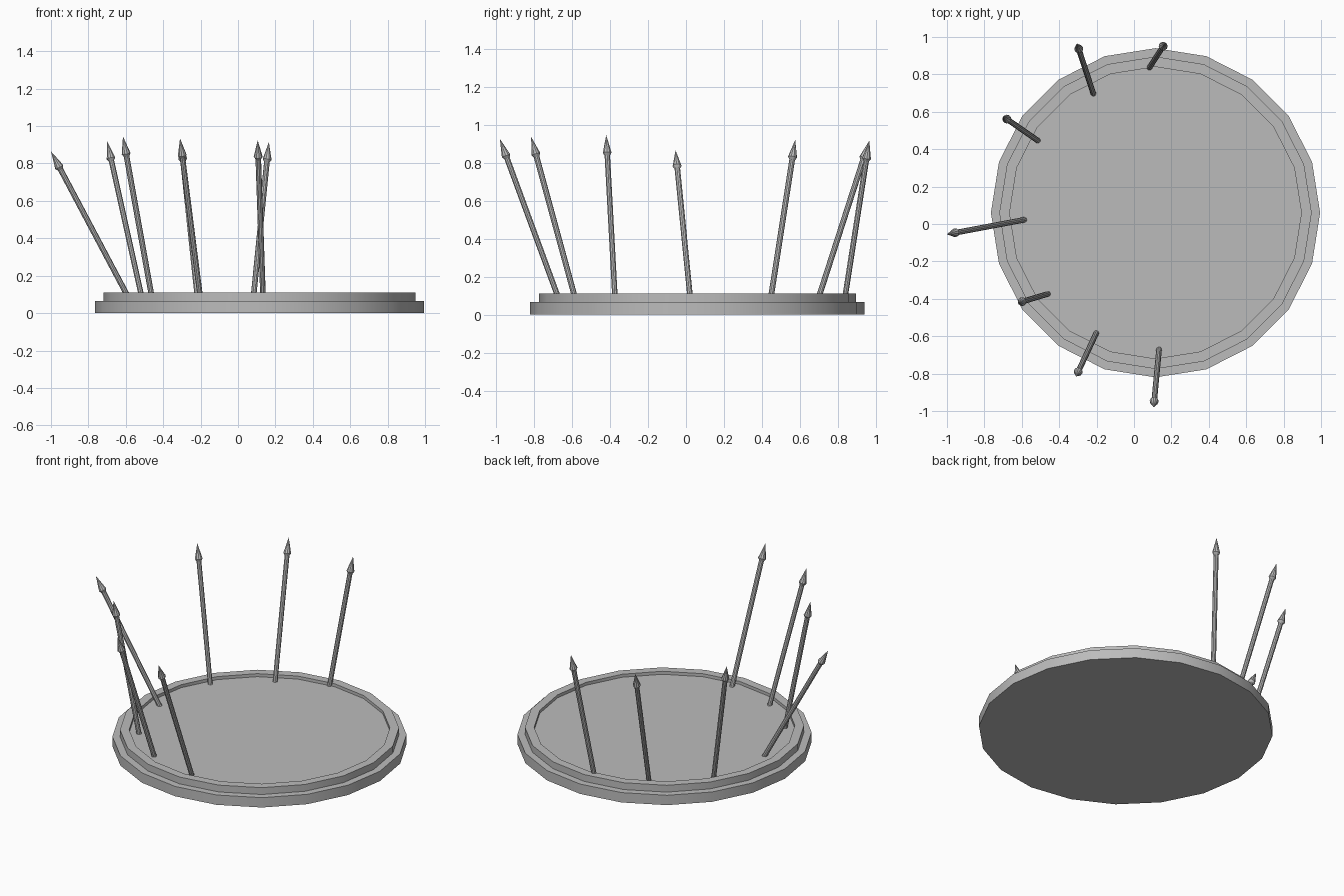
import bpy, bmesh, math
from mathutils import Vector

cube = bpy.data.objects.get("Cube")
if cube:
    bpy.data.objects.remove(cube, do_unlink=True)

grey = bpy.data.materials.new("plain_grey")
grey.use_nodes = True
colour = (0.5, 0.5, 0.5, 1)
grey.diffuse_color = colour
grey.node_tree.nodes["Principled BSDF"].inputs["Base Color"].default_value = colour


def lathe(name, profile, sides):
    """Turn a (radius, height) profile around z; zero radius closes to a point."""
    bm = bmesh.new()
    rings = []
    for r, z in profile:
        if r == 0:
            rings.append([bm.verts.new((0, 0, z))] * sides)
        else:
            rings.append([bm.verts.new((r * math.cos(math.tau * i / sides),
                                        r * math.sin(math.tau * i / sides), z))
                          for i in range(sides)])
    for low, high in zip(rings, rings[1:]):
        for i in range(sides):
            j = (i + 1) % sides
            corners = dict.fromkeys((low[i], low[j], high[j], high[i]))
            bm.faces.new(list(corners))
    # flat caps where the profile ends on a ring
    if profile[0][0]:
        bm.faces.new(rings[0][::-1])
    if profile[-1][0]:
        bm.faces.new(rings[-1])
    bmesh.ops.recalc_face_normals(bm, faces=bm.faces)
    mesh = bpy.data.meshes.new(name)
    bm.to_mesh(mesh)
    bm.free()
    mesh.materials.append(grey)
    obj = bpy.data.objects.new(name, mesh)
    bpy.context.collection.objects.link(obj)
    bpy.ops.object.select_all(action="DESELECT")
    obj.select_set(True)
    bpy.context.view_layer.objects.active = obj
    bpy.ops.object.shade_smooth_by_angle(angle=math.radians(30))
    return obj


# Stepped round base with a raised rim and a sunken floor
base = lathe("stepped_base", [(0.88, 0), (0.88, 0.065), (0.835, 0.065),
                              (0.835, 0.11), (0.78, 0.11), (0.78, 0.09)], 20)
base.location = (0.115, 0.06, 0)

# Leaning spears: foot on the base, then tip
spears = [
    ((0.085, 0.84), (0.165, 0.965, 0.915)),
    ((-0.22, 0.705), (-0.305, 0.965, 0.915)),
    ((-0.52, 0.45), (-0.70, 0.575, 0.92)),
    ((-0.60, 0.02), (-1.0, -0.055, 0.865)),
    ((-0.465, -0.375), (-0.615, -0.42, 0.945)),
    ((-0.205, -0.59), (-0.31, -0.815, 0.935)),
    ((0.133, -0.68), (0.105, -0.98, 0.925)),
]
for n, (foot, tip) in enumerate(spears, 1):
    tip = Vector(tip)
    axis = tip - Vector((*foot, 0.11))
    turn = axis.to_track_quat("Z", "Y")
    length = axis.length + 0.04
    start = tip - axis.normalized() * length
    neck = length - 0.11
    shaft = lathe(f"spear_shaft_{n}", [(0.015, 0), (0.015, neck)], 10)
    head = lathe(f"spear_head_{n}", [(0.014, neck), (0.024, neck + 0.015),
                                     (0, length)], 10)
    for part in (shaft, head):
        part.location = start
        part.rotation_mode = "QUATERNION"
        part.rotation_quaternion = turn
